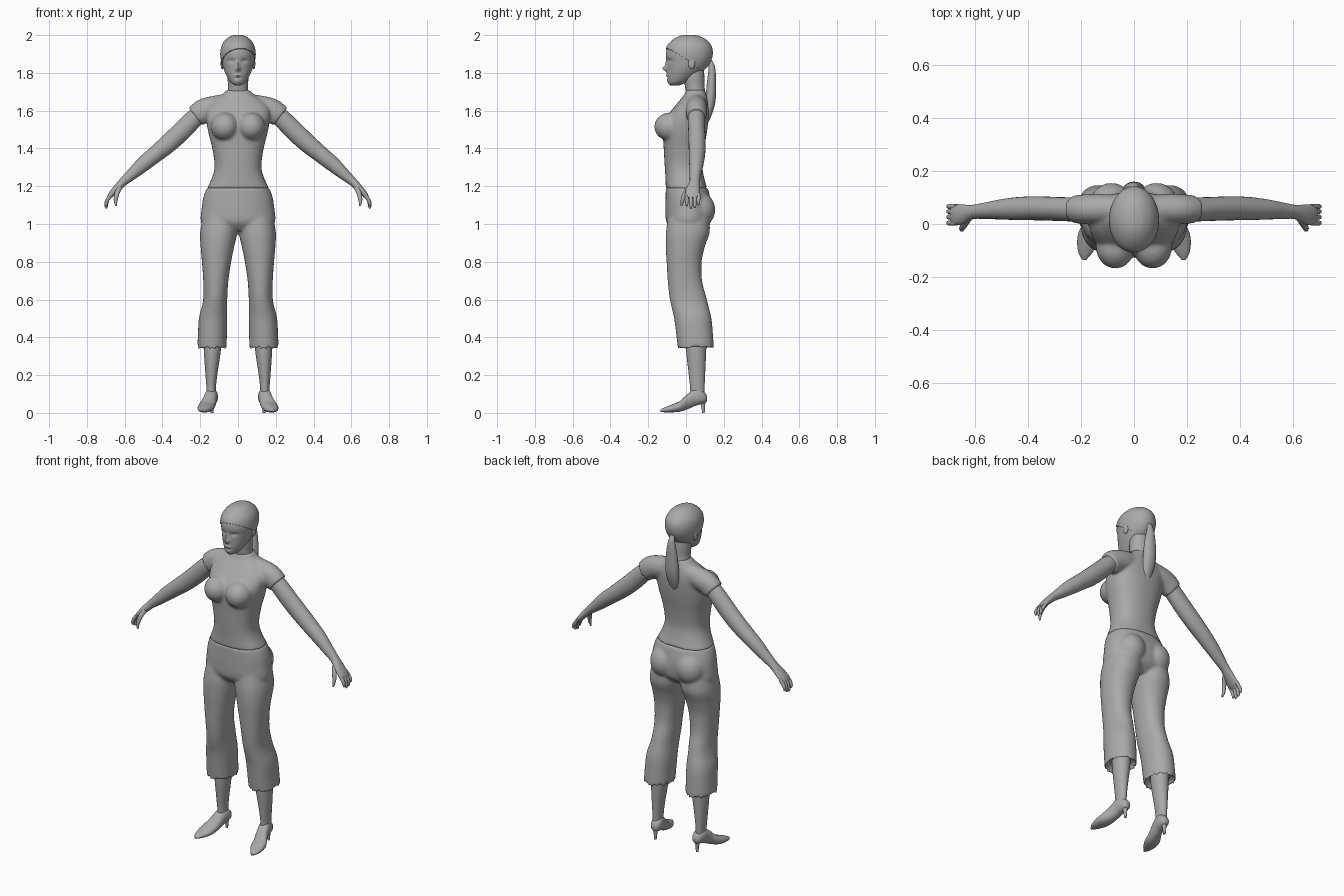
import bpy, bmesh, math
from mathutils import Vector, Matrix

grey = bpy.data.materials.new("plain_grey")
grey.diffuse_color = (0.4, 0.4, 0.4, 1)
X, Y, Z = Vector((1, 0, 0)), Vector((0, 1, 0)), Vector((0, 0, 1))


def spline(rows, sub):
    """Smooth interpolation through table rows."""
    out = []
    for i in range(len(rows) - 1):
        a, b, c, d = (rows[max(i - 1, 0)], rows[i], rows[i + 1],
                      rows[min(i + 2, len(rows) - 1)])
        for k in range(sub):
            t = k / sub
            out.append([0.5 * (2 * q + (r - p) * t + (2 * p - 5 * q + 4 * r - s) * t * t
                               + (3 * q - p - 3 * r + s) * t ** 3)
                        for p, q, r, s in zip(a, b, c, d)])
    return out + [list(rows[-1])]


def loft(bm, rows, axes=(X, Y), n=24, power=1.0, sub=5, recess=0):
    """Skin rows of (x, y, z, radius_u, radius_v); axes=None follows the path."""
    pts, rings = spline(rows, sub), []
    for i, r in enumerate(pts):
        c = Vector(r[:3])
        if axes:
            u, v = axes
        else:
            t = Vector(pts[min(i + 1, len(pts) - 1)][:3]) - Vector(pts[max(i - 1, 0)][:3])
            u, v = Y.cross(t).normalized(), Y
        ring = []
        for k in range(n):
            a = 2 * math.pi * k / n
            cs, sn = math.cos(a), math.sin(a)
            ring.append(bm.verts.new(
                c + u * r[3] * math.copysign(abs(cs) ** power, cs)
                + v * r[4] * math.copysign(abs(sn) ** power, sn)))
        rings.append(ring)
    for p, q in zip(rings, rings[1:]):
        for k in range(n):
            bm.faces.new((p[k], p[(k + 1) % n], q[(k + 1) % n], q[k]))
    bm.faces.new(rings[0][::-1])
    end = bm.faces.new(rings[-1])
    if recess:
        bm.normal_update()
        bmesh.ops.inset_region(bm, faces=[end], thickness=0.018)
        for vert in end.verts:
            vert.co.z += recess


def ball(bm, centre, radii):
    m = Matrix.Translation(centre) @ Matrix.Diagonal((*radii, 1))
    bmesh.ops.create_uvsphere(bm, u_segments=24, v_segments=16, radius=1, matrix=m)


def finish(name, bm, blend=False):
    bmesh.ops.recalc_face_normals(bm, faces=bm.faces[:])
    me = bpy.data.meshes.new(name)
    bm.to_mesh(me)
    bm.free()
    me.materials.append(grey)
    ob = bpy.data.objects.new(name, me)
    bpy.context.collection.objects.link(ob)
    bpy.ops.object.select_all(action='DESELECT')
    ob.select_set(True)
    bpy.context.view_layer.objects.active = ob
    bpy.ops.object.shade_smooth_by_angle(angle=math.radians(50))
    if blend:  # fuse overlapping volumes into one cloth surface
        rm = ob.modifiers.new("fuse", 'REMESH')
        rm.mode, rm.voxel_size, rm.use_smooth_shade = 'VOXEL', 0.008, True
        sm = ob.modifiers.new("soften", 'SMOOTH')
        sm.factor, sm.iterations = 0.5, 7
    return ob


def body_rows(table):
    """(z, front y, back y, half width) to centred rows."""
    return [(0, (f + b) / 2, z, w, (b - f) / 2) for z, f, b, w in table]


# shirt: torso, bust and short sleeves
bm = bmesh.new()
loft(bm, body_rows([
    (1.187, -.107, .113, .166), (1.25, -.109, .095, .136), (1.31, -.113, .087, .124),
    (1.4, -.118, .096, .136), (1.48, -.122, .11, .156), (1.55, -.112, .118, .168),
    (1.61, -.07, .12, .168), (1.655, -.033, .115, .13), (1.685, -.01, .108, .085),
    (1.71, .0, .102, .06)]), n=40, power=0.85)
for s in (1, -1):
    ball(bm, (s * .07, -.085, 1.515), (.074, .083, .075))
    loft(bm, [(s * .05, .057, 1.63, .06, .05), (s * .12, .057, 1.618, .062, .056),
              (s * .18, .056, 1.6, .064, .056), (s * .225, .055, 1.568, .06, .053)], None)
finish("shirt", bm, True)

# trousers: pelvis, seat and two flared legs with hollow cuffs
bm = bmesh.new()
loft(bm, body_rows([
    (1.192, -.107, .115, .166), (1.14, -.108, .128, .184), (1.08, -.109, .135, .193),
    (1.01, -.104, .125, .196), (.965, -.07, .08, .15)]), n=40, power=0.9)
leg = [(1.06, .0, .18, -.09, .12), (.96, .003, .2, -.106, .126), (.88, .02, .198, -.107, .1),
       (.8, .036, .191, -.103, .083), (.7, .051, .184, -.097, .085),
       (.62, .056, .183, -.089, .106), (.57, .058, .19, -.079, .118),
       (.5, .057, .207, -.063, .135), (.4, .059, .213, -.05, .144),
       (.333, .06, .216, -.042, .147)]
for s in (1, -1):
    ball(bm, (s * .085, .068, 1.075), (.085, .087, .095))
    loft(bm, [(s * (a + b) / 2, (f + k) / 2, z, (b - a) / 2, (k - f) / 2)
              for z, a, b, f, k in leg], n=32, power=0.93, recess=.04)
finish("trousers", bm, True)

# head with a sculpted face
head = body_rows([
    (1.733, -.082, -.04, .014), (1.748, -.094, 0, .038), (1.78, -.1, .05, .058),
    (1.82, -.1, .1, .076), (1.86, -.101, .127, .086), (1.9, -.106, .137, .09),
    (1.94, -.096, .13, .083), (1.972, -.066, .103, .062), (1.992, -.03, .066, .034),
    (1.998, -.002, .035, .01)])
bm = bmesh.new()
loft(bm, head, n=72, sub=7)
# centre x, centre z, spread x, spread z, push in y
face_bumps = [(0, 1.822, .011, .013, -.022), (0, 1.845, .009, .022, -.009),
              (.034, 1.864, .017, .01, .009), (-.034, 1.864, .017, .01, .009),
              (0, 1.787, .018, .006, -.008), (0, 1.774, .02, .004, .003),
              (0, 1.756, .016, .01, -.004)]
for v in bm.verts:
    if v.co.y < -.03:
        v.co.y += sum(p * math.exp(-((v.co.x - cx) / sx) ** 2 - ((v.co.z - cz) / sz) ** 2)
                      for cx, cz, sx, sz, p in face_bumps)
for s in (1, -1):
    ball(bm, (s * .083, .03, 1.85), (.009, .018, .03))  # ears
finish("head", bm)

# hair cap, cut along a slanted hairline
bm = bmesh.new()
loft(bm, [(x, y, z + .003, a + .004, b + .005) for x, y, z, a, b in head], n=48)
bmesh.ops.bisect_plane(bm, geom=bm.verts[:] + bm.edges[:] + bm.faces[:],
                       plane_co=(0, -.1, 1.925), plane_no=(-.13, .545, .838),
                       clear_inner=True)
bmesh.ops.holes_fill(bm, edges=[e for e in bm.edges if e.is_boundary])
finish("hair", bm)

# ponytail
bm = bmesh.new()
loft(bm, [(0, .125, 1.87, .01, .01), (0, .137, 1.83, .02, .017), (0, .135, 1.75, .034, .024),
          (0, .129, 1.65, .04, .027), (0, .114, 1.57, .03, .019), (0, .092, 1.5, .005, .005)])
finish("ponytail", bm)

# neck
bm = bmesh.new()
loft(bm, [(0, .056, 1.64, .06, .05), (0, .052, 1.69, .056, .051), (0, .046, 1.73, .053, .052),
          (0, .044, 1.78, .055, .053), (0, .05, 1.83, .05, .045)])
finish("neck", bm)

shoe = [(.112, .136, .062, .088, .012), (.1, .137, .052, .108, .025),
        (.075, .139, .045, .125, .033), (.045, .143, .036, .128, .034),
        (.01, .151, .02, .102, .036), (-.03, .166, .007, .064, .042),
        (-.07, .174, .003, .046, .04), (-.11, .183, .003, .03, .025),
        (-.135, .187, .006, .017, .007)]
for s, side in ((1, "left"), (-1, "right")):
    # arm with palm, fingers and thumb
    bm = bmesh.new()
    arm = [(.17, .055, 1.61, .045, .044), (.235, .055, 1.555, .049, .045),
           (.3, .057, 1.49, .051, .045), (.37, .059, 1.425, .049, .045),
           (.44, .058, 1.367, .044, .043), (.5, .055, 1.318, .04, .038),
           (.56, .05, 1.265, .031, .031), (.607, .045, 1.224, .023, .027),
           (.645, .036, 1.185, .019, .037), (.672, .034, 1.155, .015, .038),
           (.686, .034, 1.138, .009, .034)]
    loft(bm, [(s * r[0], *r[1:]) for r in arm], None)
    for y, tip in ((.004, 1.095), (.026, 1.082), (.047, 1.086), (.066, 1.1)):
        loft(bm, [(s * .668, y, 1.16, .01, .01), (s * .69, y, 1.13, .01, .01),
                  (s * .698, y, tip + .012, .0085, .0085), (s * .695, y, tip, .004, .004)],
             None, n=10, sub=3)
    loft(bm, [(s * .622, .02, 1.2, .013, .013), (s * .64, -.004, 1.165, .013, .013),
              (s * .648, -.018, 1.125, .01, .01), (s * .645, -.024, 1.095, .004, .005)],
         None, n=12, sub=3)
    finish(side + "_arm", bm)

    # lower leg
    bm = bmesh.new()
    loft(bm, [(s * .135, .055, .45, .05, .055), (s * .136, .054, .33, .045, .053),
              (s * .141, .058, .2, .031, .043), (s * .142, .06, .13, .025, .038),
              (s * .142, .06, .07, .026, .036)])
    finish(side + "_shin", bm)

    # pointed shoe with a thin heel
    bm = bmesh.new()
    loft(bm, [(s * x, y, (a + b) / 2, w, (b - a) / 2) for y, x, a, b, w in shoe],
         (X, Z), power=0.9)
    loft(bm, [(s * .138, .085, .075, .024, .022), (s * .138, .09, .045, .012, .012),
              (s * .138, .092, 0, .007, .007)], n=14)
    finish(side + "_shoe", bm)
